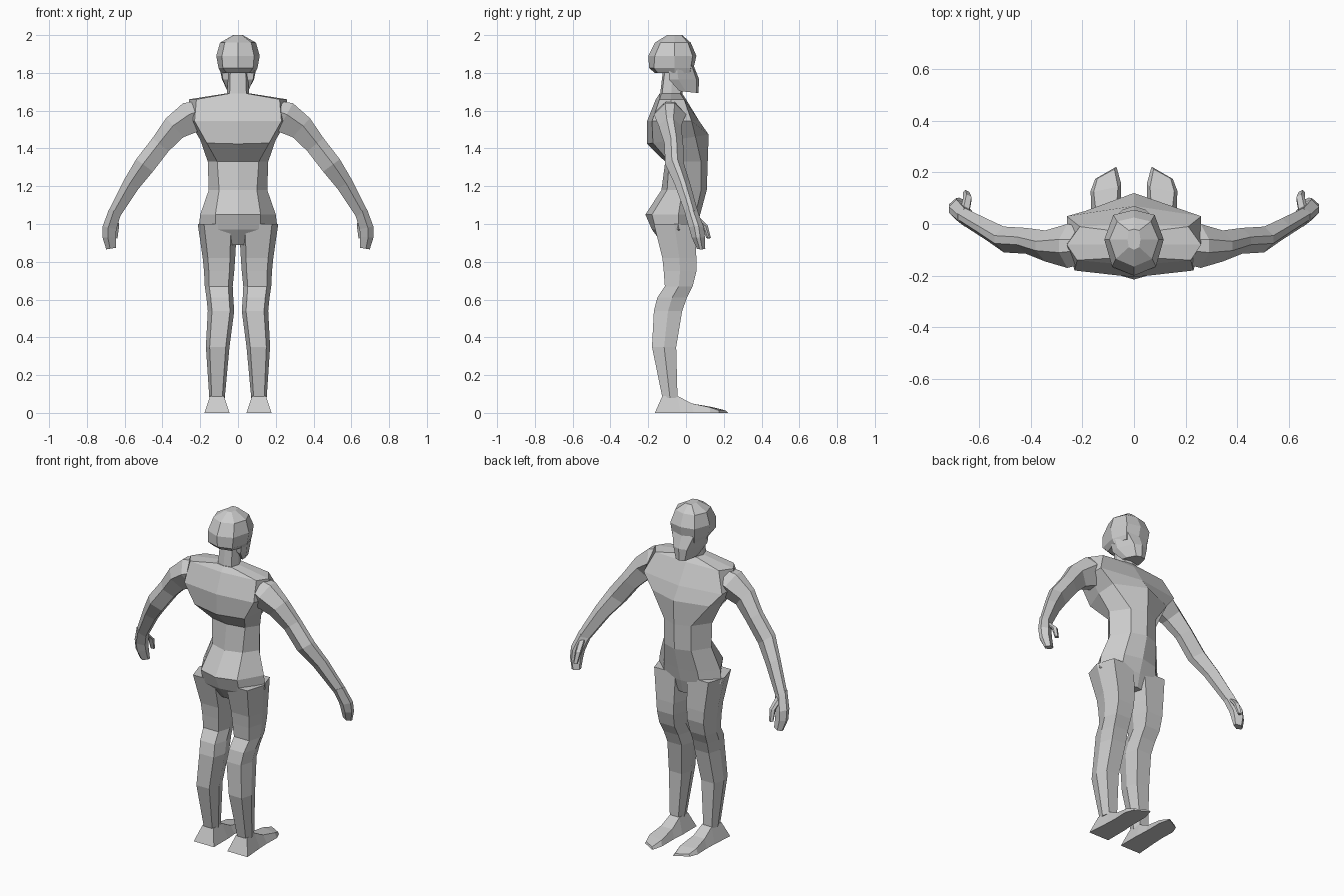
import bpy, bmesh
from mathutils import Vector

cube = bpy.data.objects.get("Cube")
if cube:
    bpy.data.objects.remove(cube, do_unlink=True)

TONE = 0.6
clay = bpy.data.materials.new("light grey clay")
clay.use_nodes = True
clay.diffuse_color = (TONE, TONE, TONE, 1)
clay.node_tree.nodes["Principled BSDF"].inputs["Base Color"].default_value = (TONE, TONE, TONE, 1)


def loft(name, rings, mirrored=False):
    """Skin a list of equal-sized closed rings, cap both ends, flat shaded."""
    bm = bmesh.new()
    loops = [[bm.verts.new(point) for point in ring] for ring in rings]
    count = len(loops[0])
    for lower, upper in zip(loops, loops[1:]):
        for i in range(count):
            j = (i + 1) % count
            bm.faces.new((lower[i], lower[j], upper[j], upper[i]))
    bm.faces.new(loops[0])
    bm.faces.new(loops[-1])
    bmesh.ops.recalc_face_normals(bm, faces=bm.faces)
    mesh = bpy.data.meshes.new(name)
    bm.to_mesh(mesh)
    bm.free()
    mesh.materials.append(clay)
    obj = bpy.data.objects.new(name, mesh)
    bpy.context.collection.objects.link(obj)
    if mirrored:
        modifier = obj.modifiers.new("mirror across body", 'MIRROR')
        modifier.use_axis[0] = True
    return obj


def body_ring(z, tilt, back_x, back_y, back_mid, side_x, side_y, front_x, front_y, front_mid):
    """Symmetric eight-sided section; tilt raises the section towards the front."""
    half = [(back_x, back_y), (side_x, side_y), (front_x, front_y)]
    outline = [(0, back_mid)] + half + [(0, front_mid)]
    outline += [(-x, y) for x, y in reversed(half)]
    return [(x, y, z + tilt * y) for x, y in outline]


def leg_ring(z, inner, outer, back, front):
    """Six-sided section with broad front and back panels."""
    middle, depth = (inner + outer) / 2, (back + front) / 2
    wide = (outer - inner) / 2
    flat = wide * 0.68
    return [(middle - flat, back, z), (middle + flat, back, z), (middle + wide, depth, z),
            (middle + flat, front, z), (middle - flat, front, z), (middle - wide, depth, z)]


def limb(name, path):
    """Six-sided tube through (x, y, z, half height, half depth) stations."""
    section = [(1, .3), (.2, 1), (-1, .4), (-1, -.4), (.2, -1), (1, -.3)]
    rings = []
    for i, (x, y, z, height, depth) in enumerate(path):
        start = Vector(path[max(i - 1, 0)][:3])
        end = Vector(path[min(i + 1, len(path) - 1)][:3])
        along = end - start
        along.y = 0
        across = Vector((-along.z, 0, along.x)).normalized()
        rings.append([Vector((x, y + depth * d, z)) + across * height * h for h, d in section])
    return loft(name, rings, mirrored=True)


# Torso from collar to crotch
torso_rows = [
    (1.69, 0, .05, -.13, -.14, .07, -.08, .05, -.03, -.02),
    (1.66, 0, .22, -.14, -.16, .26, -.08, .21, -.01, 0),
    (1.545, 0, .23, -.18, -.206, .26, -.07, .26, .03, .07),
    (1.455, .15, .165, -.175, -.206, .2, -.06, .19, .05, .12),
    (1.33, 0, .11, -.09, -.11, .16, -.02, .09, .08, .115),
    (1.18, 0, .1, -.1, -.13, .155, -.02, .09, .08, .11),
    (1.05, 0, .12, -.18, -.215, .2, -.04, .11, .05, .075),
    (.97, 0, .12, -.16, -.18, .21, -.04, .12, .04, .05),
    (.89, 0, .05, -.11, -.12, .08, -.04, .05, .02, .03),
]
loft("torso", [body_ring(*row) for row in torso_rows])

# Neck
loft("neck", [body_ring(1.66, 0, .045, -.13, -.14, .06, -.08, .04, -.03, -.02),
              body_ring(1.83, 0, .04, -.11, -.12, .05, -.07, .04, -.02, -.01)])

# Skull with brow
skull_rows = [
    (1.8, 0, .06, -.15, -.165, .09, -.06, .07, .02, .035),
    (1.825, 0, .08, -.17, -.195, .103, -.06, .075, .025, .04),
    (1.89, 0, .085, -.165, -.2, .115, -.06, .08, .035, .055),
    (1.96, 0, .07, -.135, -.165, .095, -.06, .065, .01, .025),
    (2, 0, .02, -.09, -.1, .025, -.06, .02, -.025, -.02),
]
loft("skull", [body_ring(*row) for row in skull_rows])

# Face and jaw, narrowing to the chin
jaw_rows = [
    (1.84, 0, .09, -.09, -.09, .1, -.05, .07, .03, .04),
    (1.765, 0, .08, -.09, -.07, .085, -.04, .045, .055, .07),
    (1.7, -.1, .055, -.035, -.03, .05, 0, .03, .055, .065),
]
loft("jaw", [body_ring(*row) for row in jaw_rows])

# Legs
leg_rows = [
    (1, .005, .213, -.17, .045),
    (.82, .015, .187, -.125, .055),
    (.75, .02, .18, -.118, .055),
    (.67, .028, .176, -.112, .035),
    (.61, .025, .167, -.152, .005),
    (.54, .02, .16, -.17, -.02),
    (.35, .045, .17, -.18, -.052),
    (.08, .07, .152, -.125, -.045),
]
loft("legs", [leg_ring(*row) for row in leg_rows], mirrored=True)


def foot_ring(base_y, top_y, inner, outer, taper, top):
    """Trapezoid section; the toes slant back towards the outer side."""
    corners = [(inner, base_y, 0), (outer, base_y, 0),
               (outer - taper, top_y, top), (inner + taper, top_y, top)]
    return [(x, y - max(0, y - .1) * 5 * (x - .08), z) for x, y, z in corners]


# Feet from heel to toes
foot_rows = [
    (-.165, -.125, .045, .178, .03, .09),
    (-.03, -.045, .045, .168, .03, .09),
    (.04, .03, .05, .165, .02, .05),
    (.15, .14, .05, .168, .012, .03),
    (.215, .21, .068, .15, .008, .012),
]
loft("feet", [foot_ring(*row) for row in foot_rows], mirrored=True)

# Arms from inside the shoulder to the wrist
limb("arms", [
    (.17, -.08, 1.6, .06, .07),
    (.25, -.085, 1.565, .085, .085),
    (.335, -.085, 1.51, .068, .06),
    (.41, -.065, 1.42, .055, .05),
    (.495, -.06, 1.31, .055, .05),
    (.565, -.02, 1.21, .045, .042),
    (.655, .03, 1.055, .034, .035),
])

# Hands with separate thumbs
limb("hands", [
    (.65, .025, 1.07, .034, .035),
    (.68, .055, .98, .037, .04),
    (.682, .065, .93, .035, .035),
    (.672, .08, .87, .026, .022),
])
limb("thumbs", [
    (.655, .05, 1.04, .018, .018),
    (.645, .098, .99, .016, .018),
    (.65, .12, .925, .012, .012),
])
